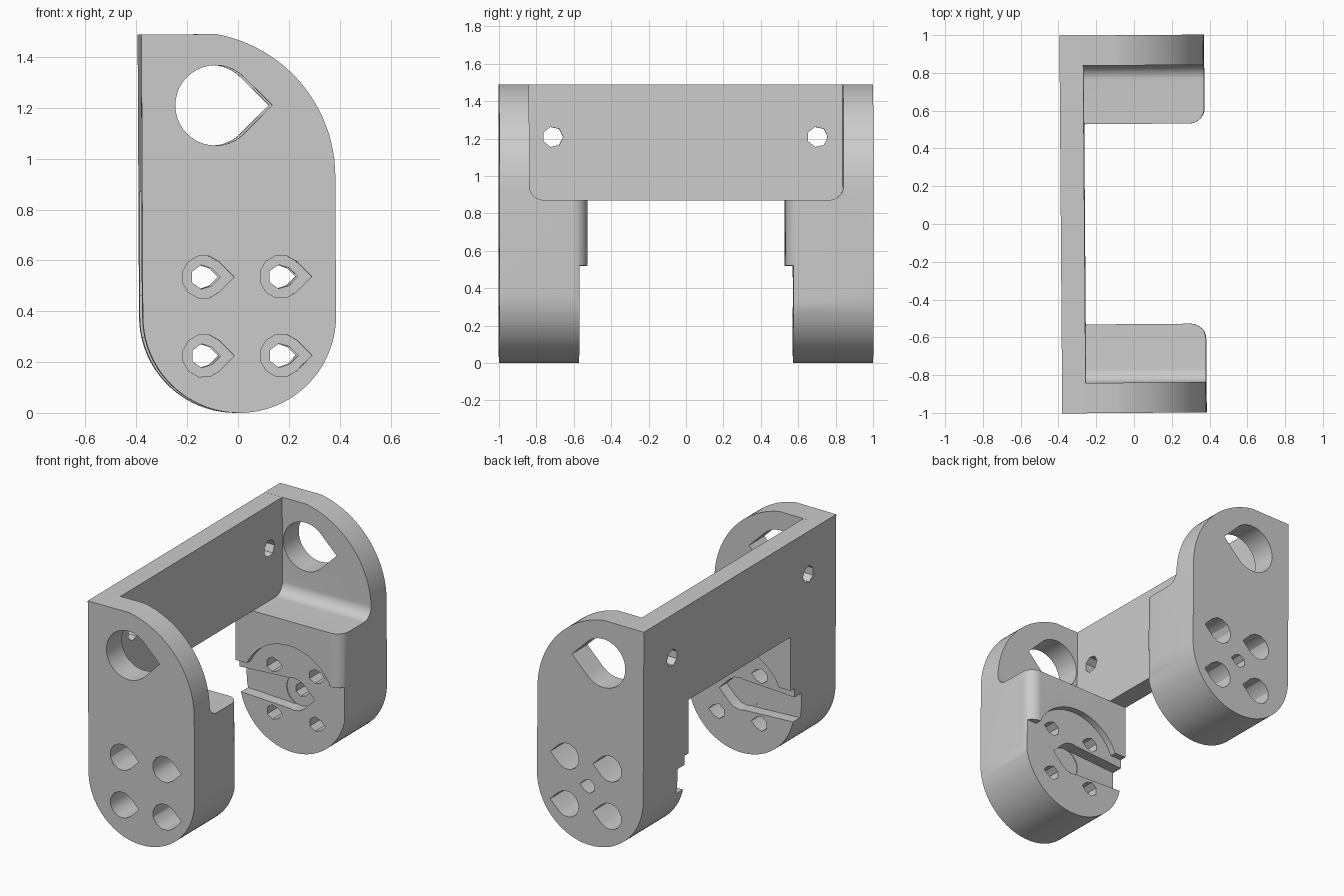
import bpy, bmesh
from math import pi, sin, cos, radians
from mathutils import Matrix, Vector

cube = bpy.data.objects.get("Cube")
if cube:
    bpy.data.objects.remove(cube, do_unlink=True)

grey = bpy.data.materials.new("plain grey")
grey.use_nodes = True
colour = (0.6, 0.6, 0.6, 1)
grey.diffuse_color = colour
grey.node_tree.nodes["Principled BSDF"].inputs["Base Color"].default_value = colour


def arc(cx, cy, r, start, end, n):
    """Points along an arc, angles in degrees."""
    steps = [radians(start + (end - start) * i / n) for i in range(n + 1)]
    return [(cx + r * cos(a), cy + r * sin(a)) for a in steps]


def teardrop(cx, cz, r, n):
    """Round hole with a right-angled point toward +x."""
    return arc(cx, cz, r, 45, 315, n) + [(cx + r * 1.414, cz)]


def prism(name, points, axis, lo, hi):
    """Extrude a 2D profile along one axis."""
    place = {"x": lambda u, v, d: (d, u, v),
             "y": lambda u, v, d: (u, d, v),
             "z": lambda u, v, d: (u, v, d)}[axis]
    bm = bmesh.new()
    face = bm.faces.new([bm.verts.new(place(u, v, lo)) for u, v in points])
    grown = bmesh.ops.extrude_face_region(bm, geom=[face])["geom"]
    moved = [g for g in grown if isinstance(g, bmesh.types.BMVert)]
    bmesh.ops.translate(bm, verts=moved, vec=Vector(place(0, 0, hi - lo)))
    bmesh.ops.recalc_face_normals(bm, faces=bm.faces)
    mesh = bpy.data.meshes.new(name)
    bm.to_mesh(mesh)
    bm.free()
    obj = bpy.data.objects.new(name, mesh)
    bpy.context.collection.objects.link(obj)
    mesh.materials.append(grey)
    return obj


def combine(obj, tool, operation):
    """Apply a boolean and discard the tool."""
    mod = obj.modifiers.new("cut", "BOOLEAN")
    mod.operation, mod.solver, mod.object = operation, "EXACT", tool
    bpy.context.view_layer.update()
    result = obj.evaluated_get(bpy.context.evaluated_depsgraph_get())
    mesh = bpy.data.meshes.new_from_object(result)
    obj.modifiers.clear()
    obj.data = mesh
    bpy.data.objects.remove(tool, do_unlink=True)


def rect(u0, v0, u1, v1):
    return [(u0, v0), (u1, v0), (u1, v1), (u0, v1)]


HALF = 0.38       # half width of the bracket
AXLE = 0.38       # height of the lower pivot


def make_leg(side):
    # Side outline: round foot, large shoulder curve, straight back
    outline = (arc(0, AXLE, HALF, 180, 360, 40)
               + arc(HALF - 0.57, 0.93, 0.57, 0, 79.4, 24)
               + [(-HALF, 1.49)])
    leg = prism("leg", outline, "y", 0.4, 1.0)

    # Thin upper plate above a filleted ledge
    section = ([(1.1, -0.1), (1.1, 1.6), (0.84, 1.6)]
               + arc(0.765, 0.945, 0.075, 0, -90, 10)
               + [(0.3, 0.87), (0.3, -0.1)])
    combine(leg, prism("section", section, "x", -0.6, 0.6), "INTERSECT")

    # Rounded inner corner on the open side
    plan = ([(-0.6, 1.2), (-0.6, 0.53)]
            + arc(HALF - 0.08, 0.61, 0.08, -90, 0, 10) + [(HALF, 1.2)])
    combine(leg, prism("plan", plan, "z", -0.2, 1.7), "INTERSECT")

    # Shallow recess on the inner face
    recess = [(-0.6, -0.2), (0.6, -0.2), (0.6, 0.52)]
    recess += arc(0, AXLE, 0.33, 25, 155, 20) + [(-0.6, 0.52)]
    combine(leg, prism("recess", recess, "y", 0.3, 0.572), "DIFFERENCE")

    # Arm slot and pivot pocket
    slot = [(-0.6, 0.31), (0, 0.28), (0, 0.48), (-0.6, 0.45)]
    combine(leg, prism("slot", slot, "y", 0.3, 0.645), "DIFFERENCE")
    pocket = teardrop(0.01, AXLE, 0.105, 12)
    combine(leg, prism("pocket", pocket, "y", 0.3, 0.65), "DIFFERENCE")

    # Four counterbored screw holes
    for x in (-0.14, 0.165):
        for z in (0.225, 0.535):
            bore = teardrop(x, z, 0.085, 9)
            combine(leg, prism("bore", bore, "y", 0.7, 1.2), "DIFFERENCE")
            hole = teardrop(x, z, 0.048, 5)
            combine(leg, prism("hole", hole, "y", 0.3, 0.8), "DIFFERENCE")

    # Large opening in the upper plate
    opening = teardrop(-0.09, 1.21, 0.158, 30)
    combine(leg, prism("opening", opening, "y", 0.6, 1.2), "DIFFERENCE")

    # Centre hole on the back leg only
    if side > 0:
        centre = teardrop(0.01, AXLE, 0.045, 5)
        combine(leg, prism("centre", centre, "y", 0.5, 1.2), "DIFFERENCE")
    else:
        leg.data.transform(Matrix.Scale(-1, 4, (0, 1, 0)))
        leg.data.flip_normals()
    return leg


# Web joining the two legs
bracket = prism("bracket", rect(-1, 0.87, 1, 1.49), "x", -HALF, -0.255)
for side in (-1, 1):
    combine(bracket, make_leg(side), "UNION")

# Mounting holes through the web
for y in (-0.71, 0.705):
    ring = arc(y, 1.21, 0.055, 0, 360, 7)[:-1]
    combine(bracket, prism("web_hole", ring, "x", -0.6, -0.2), "DIFFERENCE")

# Slight lean, then rest on the ground
bracket.data.transform(Matrix.Rotation(0.0075, 4, "Z") @ Matrix.Rotation(-0.005, 4, "Y"))
low = min(v.co.z for v in bracket.data.vertices)
bracket.data.transform(Matrix.Translation((0, 0, -low)))

bpy.ops.object.select_all(action="DESELECT")
bracket.select_set(True)
bpy.context.view_layer.objects.active = bracket
bpy.ops.object.shade_smooth_by_angle(angle=radians(30))
